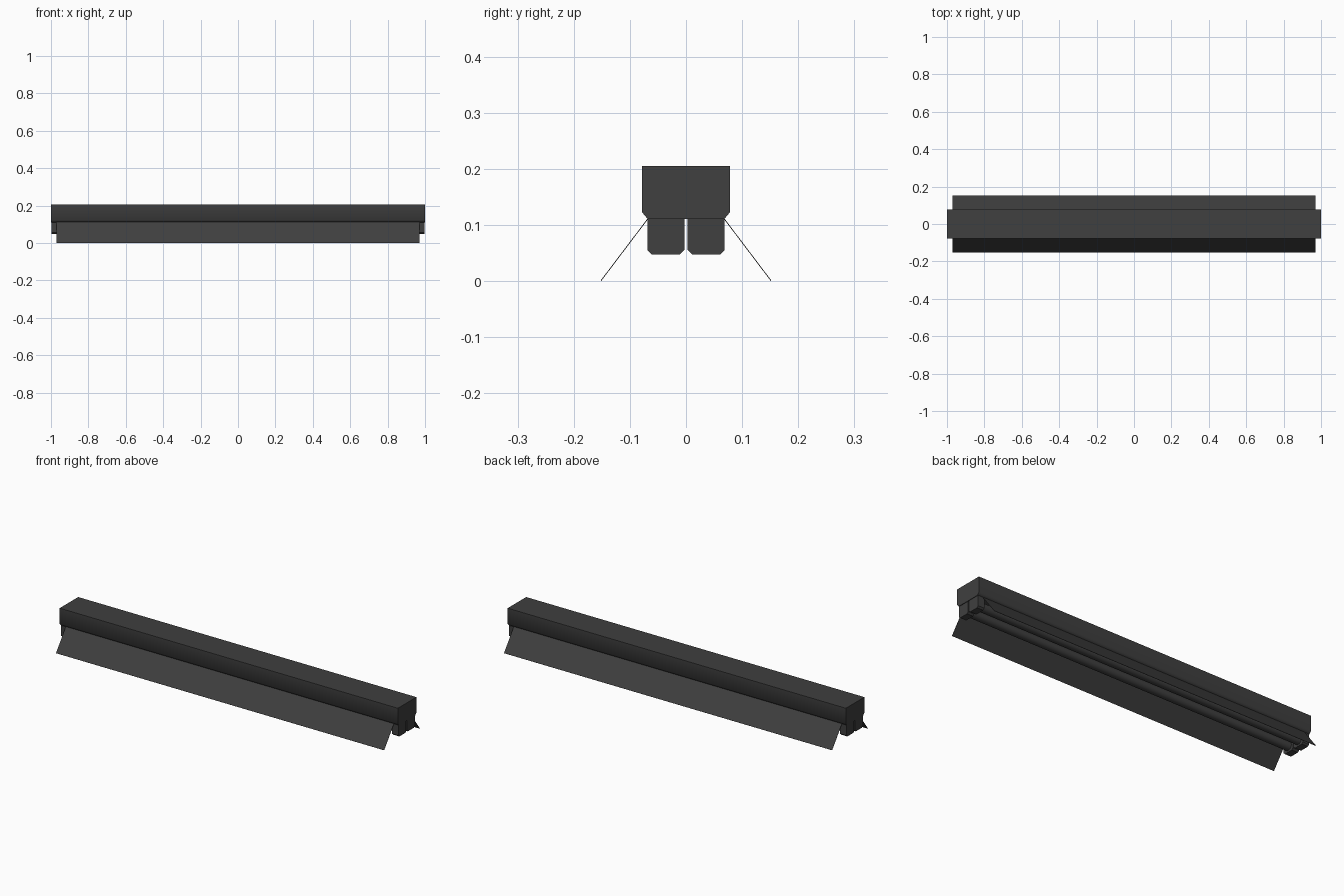
import bpy, bmesh, math
from mathutils import Matrix

cube = bpy.data.objects.get("Cube")
if cube:
    bpy.data.objects.remove(cube, do_unlink=True)

paint = bpy.data.materials.new("dark_grey")
paint.use_nodes = True
paint.diffuse_color = (0.05, 0.05, 0.05, 1)
paint.node_tree.nodes["Principled BSDF"].inputs["Base Color"].default_value = (0.05, 0.05, 0.05, 1)


def finish(name, bm, angle):
    bmesh.ops.recalc_face_normals(bm, faces=bm.faces)
    mesh = bpy.data.meshes.new(name)
    bm.to_mesh(mesh)
    bm.free()
    obj = bpy.data.objects.new(name, mesh)
    bpy.context.collection.objects.link(obj)
    mesh.materials.append(paint)
    bpy.ops.object.select_all(action='DESELECT')
    obj.select_set(True)
    bpy.context.view_layer.objects.active = obj
    bpy.ops.object.shade_smooth_by_angle(angle=math.radians(angle))


def extrude_x(name, profile, x0, x1, angle=30):
    """Sweep a closed (y, z) profile along x."""
    bm = bmesh.new()
    face = bm.faces.new([bm.verts.new((x0, y, z)) for y, z in profile])
    new = bmesh.ops.extrude_face_region(bm, geom=[face])["geom"]
    verts = [v for v in new if isinstance(v, bmesh.types.BMVert)]
    bmesh.ops.translate(bm, vec=(x1 - x0, 0, 0), verts=verts)
    finish(name, bm, angle)


def tube(name, y, z, radius, length):
    bm = bmesh.new()
    turn = Matrix.Translation((0, y, z)) @ Matrix.Rotation(math.pi / 2, 4, 'Y')
    bmesh.ops.create_cone(bm, cap_ends=True, segments=24, radius1=radius,
                          radius2=radius, depth=length, matrix=turn)
    finish(name, bm, 40)


# Housing with chamfered lower edges
half = [(0.068, 0.11), (0.078, 0.122), (0.078, 0.205)]
extrude_x("housing", half + [(-y, z) for y, z in reversed(half)], -1, 1, 60)

for s, side in ((-1, "front"), (1, "back")):
    # Thin sloping reflector
    sheet = [(0.067, 0.111), (0.151, 0.0), (0.152, 0.001), (0.068, 0.112)]
    extrude_x(side + "_reflector", [(s * y, z) for y, z in sheet], -0.97, 0.97)

    # Lamp tube held by a socket at each end
    tube(side + "_tube", s * 0.036, 0.077, 0.022, 1.95)
    block = [(0.003, 0.11), (0.003, 0.055), (0.011, 0.047),
             (0.061, 0.047), (0.069, 0.055), (0.069, 0.11)]
    for e, end in ((-1, "right"), (1, "left")):
        extrude_x(f"{side}_{end}_socket", [(s * y, z) for y, z in block],
                  e * 0.96, e * 0.997)
